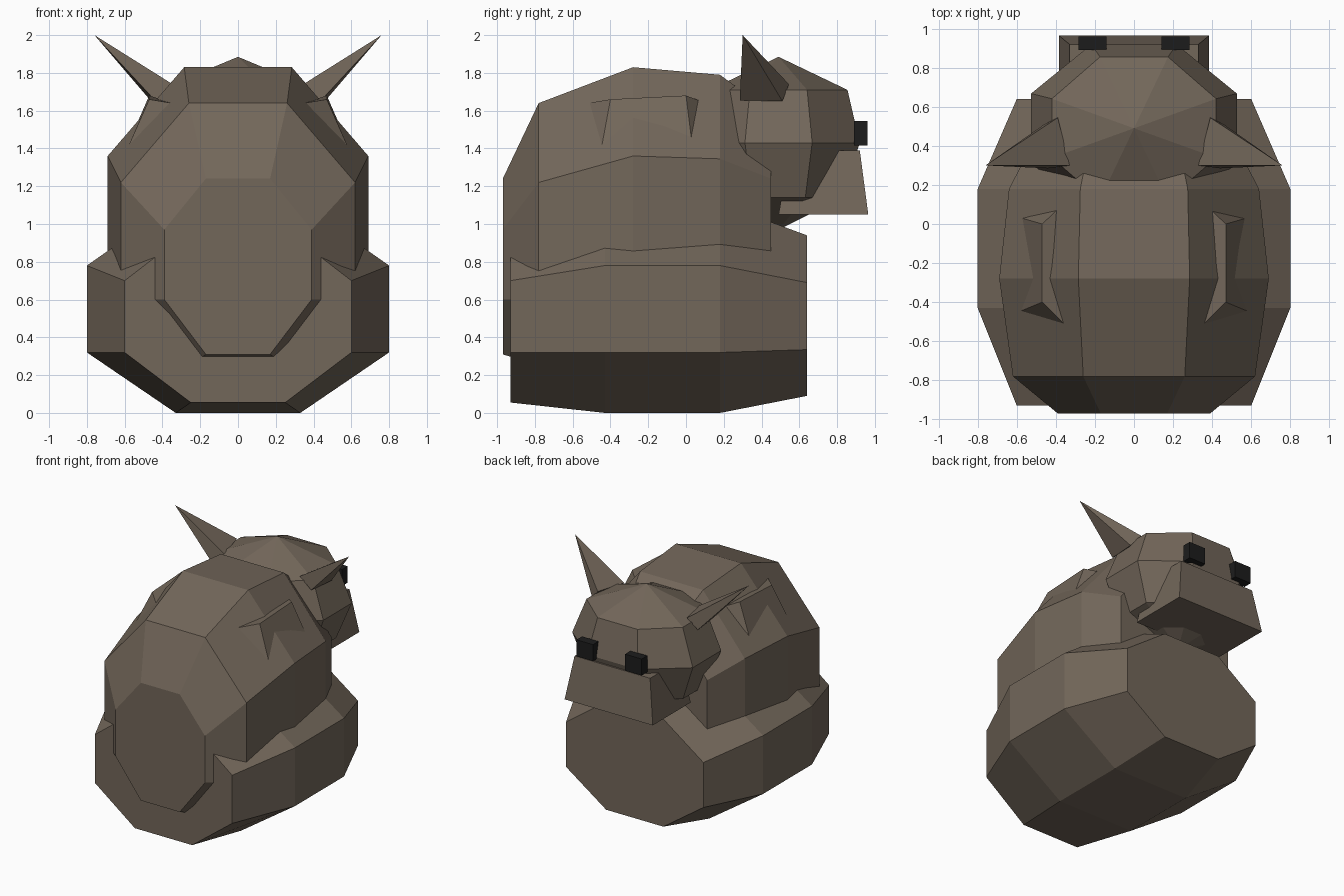
import bpy
import math

if "Cube" in bpy.data.objects:
    bpy.data.objects.remove(bpy.data.objects["Cube"], do_unlink=True)


def material(name, rgb):
    mat = bpy.data.materials.new(name)
    mat.use_nodes = True
    mat.diffuse_color = (*rgb, 1)
    bsdf = next(n for n in mat.node_tree.nodes if n.type == "BSDF_PRINCIPLED")
    bsdf.inputs["Base Color"].default_value = (*rgb, 1)
    bsdf.inputs["Roughness"].default_value = 0.9
    return mat


HIDE = material("brown_hide", (0.17, 0.135, 0.102))
BLACK = material("eye_black", (0.012, 0.012, 0.012))


def build(name, verts, faces, mat=HIDE):
    mesh = bpy.data.meshes.new(name)
    mesh.from_pydata(verts, [], faces)
    mesh.materials.append(mat)
    obj = bpy.data.objects.new(name, mesh)
    bpy.context.collection.objects.link(obj)
    # Make all normals point outwards
    import bmesh
    bm = bmesh.new()
    bm.from_mesh(mesh)
    bmesh.ops.recalc_face_normals(bm, faces=bm.faces)
    bm.to_mesh(mesh)
    bm.free()
    return obj


def loft(name, rings, mat=HIDE):
    """Skin a list of equal-length rings and cap both ends."""
    n = len(rings[0])
    verts = [v for ring in rings for v in ring]
    faces = [tuple(range(n)), tuple(range(len(verts) - n, len(verts)))]
    for r in range(len(rings) - 1):
        for i in range(n):
            j = (i + 1) % n
            faces.append((r * n + i, r * n + j, (r + 1) * n + j, (r + 1) * n + i))
    return build(name, verts, faces, mat)


def octagon(y, wide, flat, z0, z1, z2, z3):
    right = [(flat, z0), (wide, z1), (wide, z2), (flat, z3)]
    outline = right + [(-x, z) for x, z in reversed(right)]
    return [(x, y, z) for x, z in outline]


def rectangle(z, half, y0, y1):
    return [(-half, y0, z), (half, y0, z), (half, y1, z), (-half, y1, z)]


# Folded legs and belly: wide low barrel
loft("lower_body", [
    octagon(-0.93, 0.60, 0.25, 0.055, 0.32, 0.70, 0.97),
    octagon(-0.43, 0.80, 0.33, 0.0, 0.32, 0.78, 1.11),
    octagon(0.18, 0.80, 0.33, 0.0, 0.32, 0.78, 1.11),
    octagon(0.64, 0.60, 0.25, 0.09, 0.335, 0.69, 0.94),
])

# Main torso: taller barrel with a domed rump
loft("torso", [
    octagon(-0.97, 0.39, 0.17, 0.31, 0.60, 0.97, 1.24),
    octagon(-0.78, 0.62, 0.26, 0.25, 0.60, 1.22, 1.64),
    octagon(-0.28, 0.69, 0.285, 0.20, 0.60, 1.36, 1.83),
    octagon(0.18, 0.64, 0.275, 0.20, 0.60, 1.345, 1.79),
    octagon(0.45, 0.50, 0.22, 0.35, 0.65, 1.24, 1.59),
])

# Head: eight-sided faceted ball with pointed poles
HEAD_Y = 0.49
verts = [(0, HEAD_Y, 1.885)]
for z, rx, ry in [(1.71, 0.455, 0.395), (1.43, 0.57, 0.465), (1.14, 0.45, 0.37)]:
    for k in range(8):
        a = math.radians(22.5 + 45 * k)
        verts.append((rx * math.cos(a), HEAD_Y + ry * math.sin(a), z))
verts.append((0, HEAD_Y, 0.97))
faces = []
for k in range(8):
    a, b = 1 + k, 1 + (k + 1) % 8
    faces += [(0, a, b), (a, a + 8, b + 8, b),
              (a + 8, a + 16, b + 16, b + 8), (a + 16, 25, b + 16)]
build("head", verts, faces)

# Muzzle: wedge box tapering upwards
loft("muzzle", [rectangle(1.05, 0.385, 0.49, 0.965),
                rectangle(1.39, 0.33, 0.55, 0.92)])

for side, s in (("left", 1), ("right", -1)):
    # Horn: four-sided spike
    base = [(0.33, 0.30, 1.73), (0.39, 0.545, 1.74),
            (0.46, 0.51, 1.65), (0.44, 0.285, 1.655)]
    spike = [(x * s, y, z) for x, y, z in base + [(0.76, 0.30, 2.0)]]
    build(side + "_horn", spike,
          [(0, 1, 2, 3), (0, 1, 4), (1, 2, 4), (2, 3, 4), (3, 0, 4)])

    # Eye: small block
    x0, x1 = sorted((0.14 * s, 0.285 * s))
    loft(side + "_eye", [[(x0, y, z), (x1, y, z), (x1, y + 0.07, z), (x0, y + 0.07, z)]
                         for y, z in ((0.89, 1.415), (0.89, 1.545))], BLACK)

    # Bony flank ridge: tent with four feet on the hide
    ridge = [(0.385, 0.08, 1.65), (0.575, 0.03, 1.44), (0.59, -0.45, 1.39),
             (0.35, -0.52, 1.64), (0.47, 0.0, 1.68), (0.47, -0.40, 1.66)]
    build(side + "_flank_ridge", [(x * s, y, z) for x, y, z in ridge],
          [(0, 1, 2, 3), (0, 1, 4), (2, 3, 5), (1, 2, 5, 4), (3, 0, 4, 5)])
